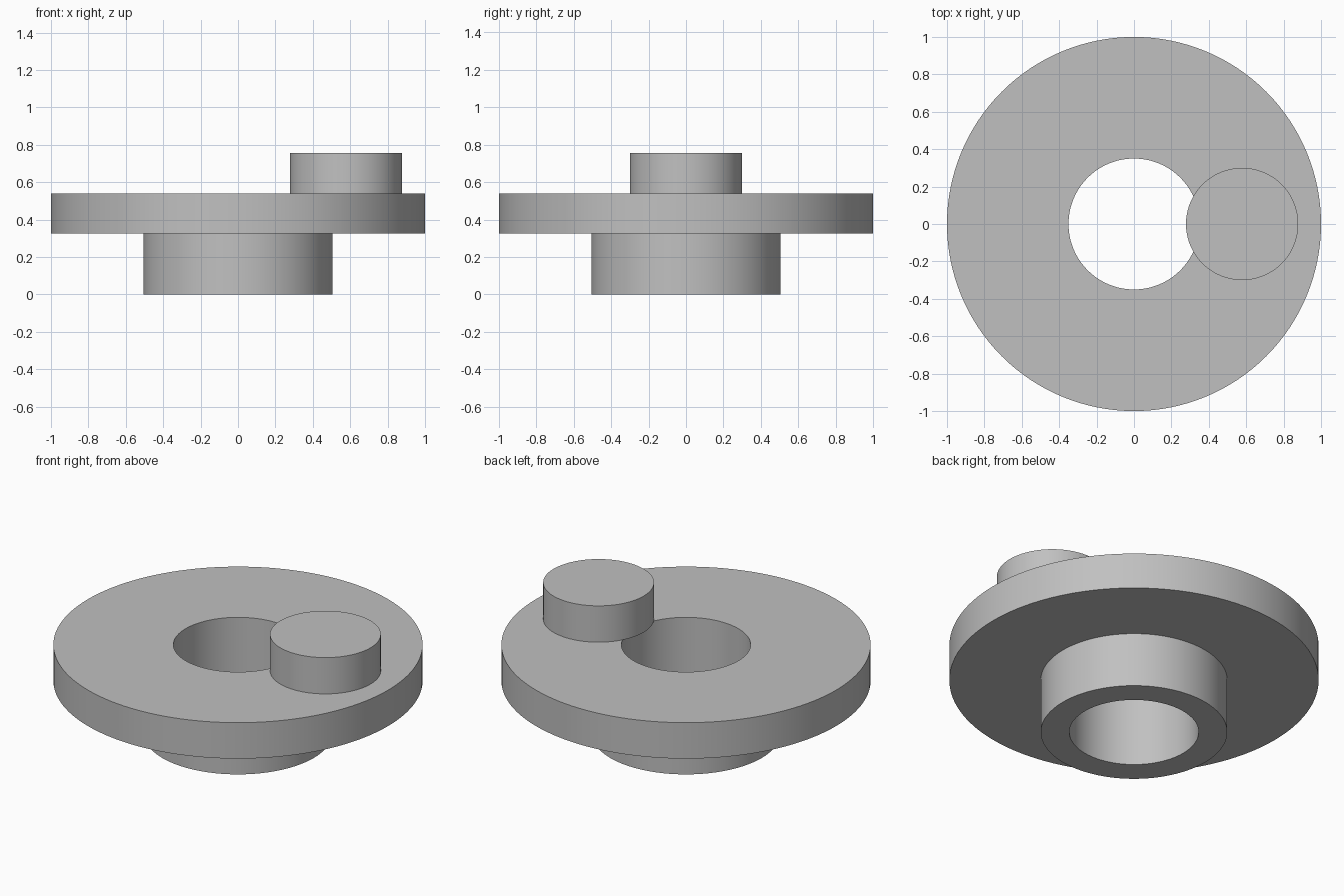
import bpy
import math

if "Cube" in bpy.data.objects:
    bpy.data.objects.remove(bpy.data.objects["Cube"], do_unlink=True)

SEGMENTS = 128
BORE, HUB, DISC, PIN = 0.35, 0.505, 1.0, 0.30
HUB_TOP, DISC_TOP, PIN_TOP = 0.325, 0.54, 0.757

grey = bpy.data.materials.new("plain grey")
grey.use_nodes = True
colour = (0.53, 0.53, 0.53, 1)
grey.diffuse_color = colour
grey.node_tree.nodes["Principled BSDF"].inputs["Base Color"].default_value = colour


def finish(obj, name):
    obj.name = name
    obj.data.materials.append(grey)
    bpy.ops.object.select_all(action="DESELECT")
    obj.select_set(True)
    bpy.context.view_layer.objects.active = obj
    bpy.ops.object.shade_smooth_by_angle(angle=math.radians(30))


def lathe(name, profile):
    """Spin a closed (radius, height) profile around z."""
    n = len(profile)
    verts, faces = [], []
    for i in range(SEGMENTS):
        a = math.tau * i / SEGMENTS
        verts += [(r * math.cos(a), r * math.sin(a), z) for r, z in profile]
        j = (i + 1) % SEGMENTS
        for k in range(n):
            m = (k + 1) % n
            faces.append((i * n + k, j * n + k, j * n + m, i * n + m))
    mesh = bpy.data.meshes.new(name)
    mesh.from_pydata(verts, [], faces)
    obj = bpy.data.objects.new(name, mesh)
    bpy.context.collection.objects.link(obj)
    finish(obj, name)


# Flanged disc with its lower hub and a through bore
lathe("flanged_hub", [(BORE, 0), (HUB, 0), (HUB, HUB_TOP), (DISC, HUB_TOP),
                      (DISC, DISC_TOP), (BORE, DISC_TOP)])

# Off-centre solid pin, slightly overhanging the bore
bpy.ops.mesh.primitive_cylinder_add(
    vertices=SEGMENTS, radius=PIN, depth=PIN_TOP - DISC_TOP,
    location=(0.578, 0, (PIN_TOP + DISC_TOP) / 2))
finish(bpy.context.object, "crank_pin")
